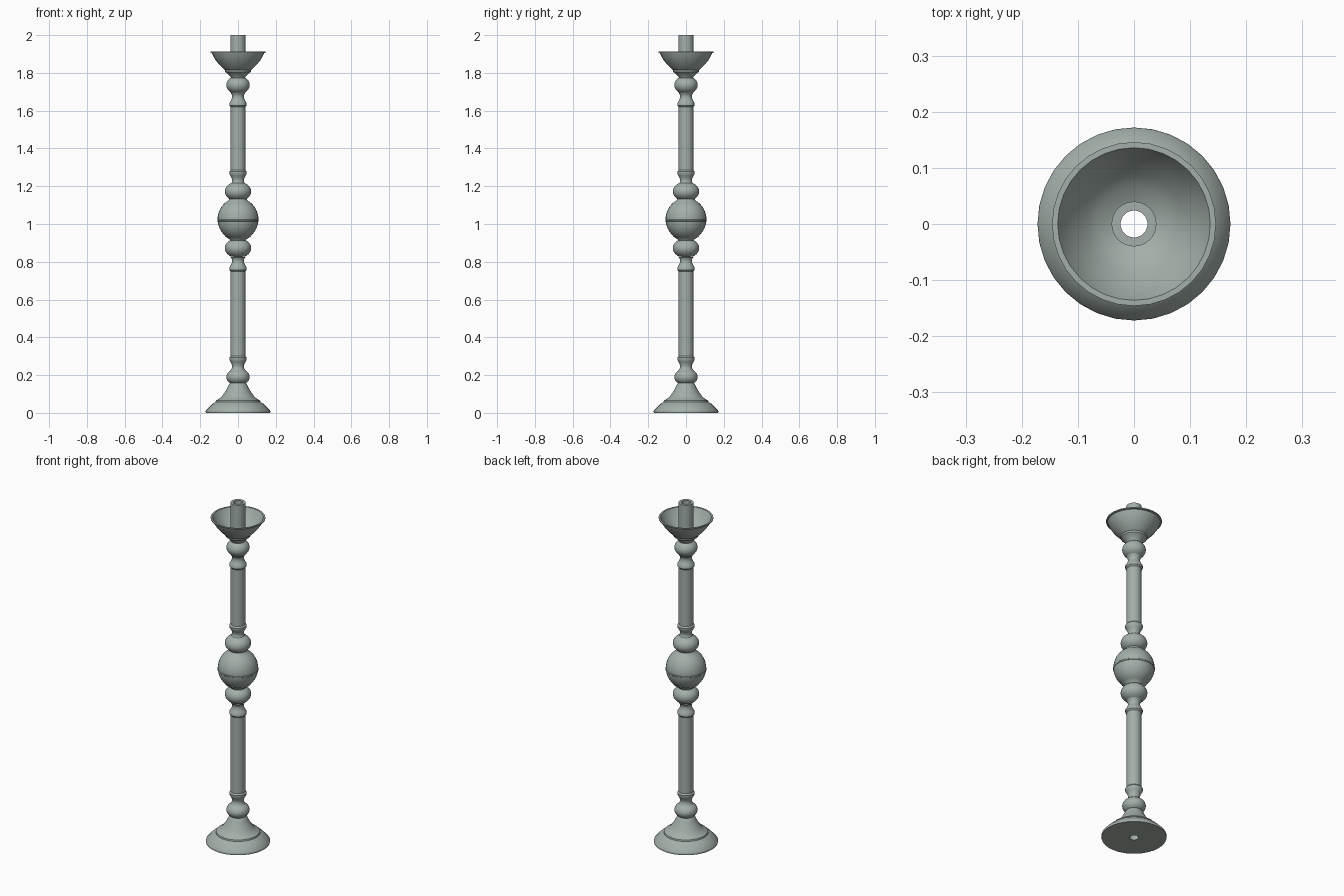
import bpy, bmesh, math

SIDES = 32
BORE = 0.024

old = bpy.data.objects.get("Cube")
if old:
    bpy.data.objects.remove(old, do_unlink=True)

metal = bpy.data.materials.new("grey green metal")
metal.use_nodes = True
colour = (0.37, 0.43, 0.40, 1)
metal.diffuse_color = colour
metal.node_tree.nodes["Principled BSDF"].inputs["Base Color"].default_value = colour


def lathe(name, profile, angle=35):
    """Spin a list of (radius, height) points around z."""
    bm = bmesh.new()
    rings = []
    for r, z in profile:
        rings.append([bm.verts.new((r * math.cos(a), r * math.sin(a), z))
                      for a in (2 * math.pi * i / SIDES for i in range(SIDES))])
    for low, high in zip(rings, rings[1:]):
        for i in range(SIDES):
            j = (i + 1) % SIDES
            bm.faces.new((low[i], low[j], high[j], high[i]))
    mesh = bpy.data.meshes.new(name)
    bm.to_mesh(mesh)
    bm.free()
    mesh.materials.append(metal)
    obj = bpy.data.objects.new(name, mesh)
    bpy.context.collection.objects.link(obj)
    bpy.ops.object.select_all(action="DESELECT")
    obj.select_set(True)
    bpy.context.view_layer.objects.active = obj
    bpy.ops.object.shade_smooth_by_angle(angle=math.radians(angle))
    return obj


def bulb(name, z, radius, half, end=0.035, steps=10):
    """Rounded knop whose ends narrow to the given radius."""
    limit = math.acos(end / radius)
    angles = [limit * (2 * i / steps - 1) for i in range(steps + 1)]
    lathe(name, [(radius * math.cos(a), z + half * math.sin(a) / math.sin(limit))
                 for a in angles])


def collar(name, z, way):
    """Ring at the end of a shaft; its neck runs up (1) or down (-1)."""
    shape = [(0.039, -0.016), (0.046, -0.008), (0.046, 0.004), (0.040, 0.014),
             (0.034, 0.026), (0.031, 0.038), (0.033, 0.050), (0.040, 0.060)]
    points = [(r, z + way * h) for r, h in shape]
    lathe(name, points if way > 0 else points[::-1])


# Stepped foot with a flat underside
lathe("foot", [(BORE, 0), (0.170, 0), (0.172, 0.006), (0.170, 0.013),
               (0.150, 0.034), (0.132, 0.050), (0.119, 0.057), (0.117, 0.065),
               (0.100, 0.075), (0.086, 0.086), (0.080, 0.096), (0.066, 0.114),
               (0.055, 0.135), (0.047, 0.152), (0.040, 0.160)])
bulb("foot_knop", 0.19, 0.062, 0.037)

# Lower and upper shafts with a collar at each end
for part, bottom, top in (("lower", 0.285, 0.765), ("upper", 1.27, 1.635)):
    collar(part + "_shaft_bottom_collar", bottom, -1)
    lathe(part + "_shaft", [(0.039, bottom), (0.039, top)])
    collar(part + "_shaft_top_collar", top, 1)

# Central ball between two knops
bulb("lower_middle_knop", 0.872, 0.070, 0.045)
lathe("lower_ball_neck", [(0.040, 0.908), (0.044, 0.918), (0.062, 0.930), (0.070, 0.936)])
bulb("central_ball", 1.025, 0.108, 0.093, 0.060, 16)
lathe("ball_seam", [(0.105, 1.012), (0.1095, 1.016), (0.1095, 1.022), (0.105, 1.026)])
lathe("upper_ball_neck", [(0.064, 1.114), (0.052, 1.123), (0.046, 1.132), (0.044, 1.140)])
bulb("upper_middle_knop", 1.172, 0.070, 0.045)

# Drip bowl on its knop
bulb("bowl_knop", 1.736, 0.062, 0.040)
lathe("drip_bowl", [(0.036, 1.770), (0.042, 1.782), (0.056, 1.796), (0.068, 1.806),
                    (0.070, 1.816), (0.078, 1.822), (0.098, 1.842), (0.116, 1.864),
                    (0.130, 1.886), (0.138, 1.904), (0.146, 1.906), (0.146, 1.912),
                    (0.136, 1.912), (0.125, 1.890), (0.108, 1.866), (0.088, 1.842),
                    (0.066, 1.822), (0.038, 1.810)])

# Hollow candle tube and the bore running right through
lathe("candle_tube", [(0.040, 1.80), (0.040, 2.0), (BORE, 2.0)])
lathe("bore", [(BORE, 2.0), (BORE, 0)])
